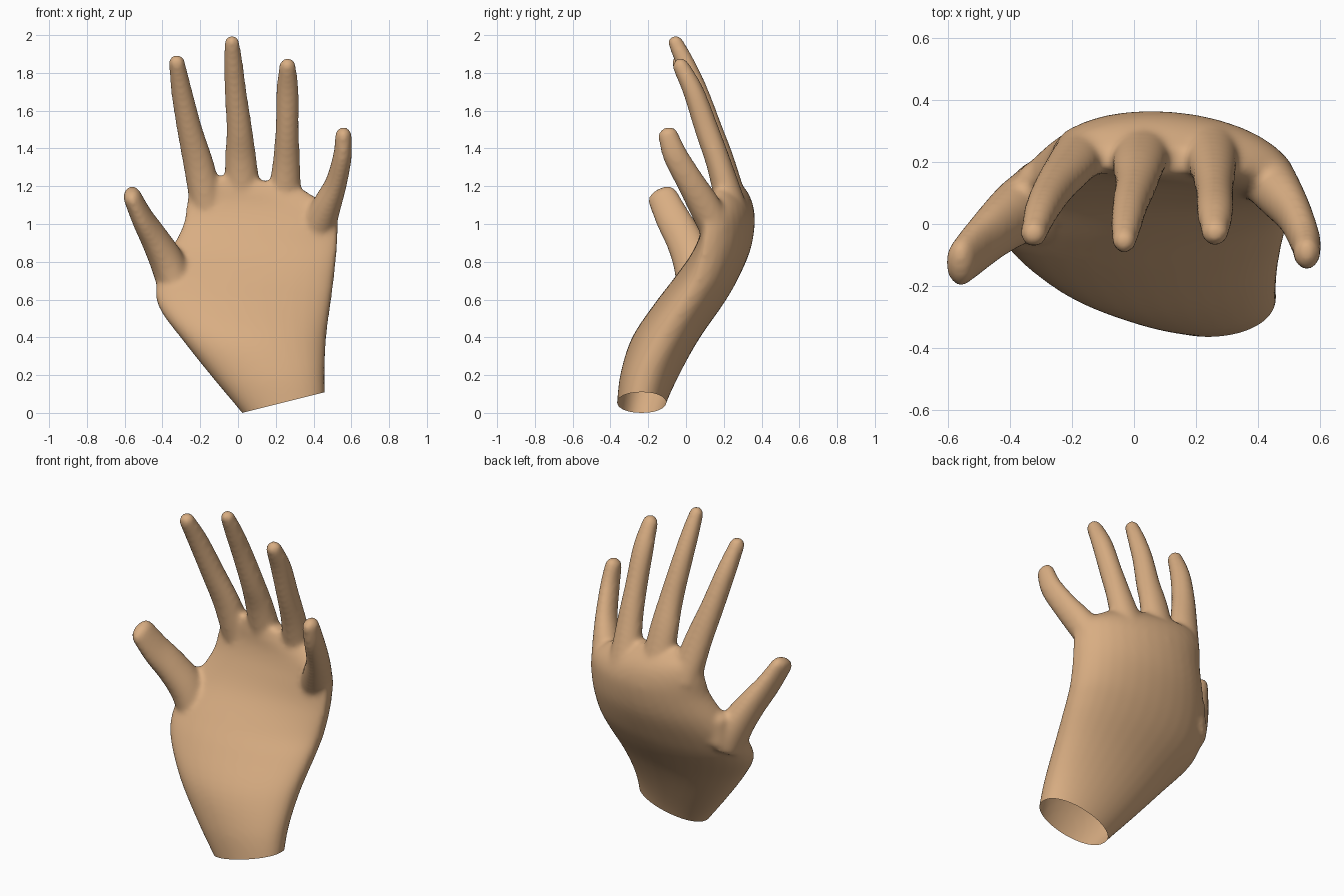
import bpy, bmesh, math
from mathutils import Vector

if "Cube" in bpy.data.objects:
    bpy.data.objects.remove(bpy.data.objects["Cube"])

skin = bpy.data.materials.new("warm tan skin")
skin.diffuse_color = (0.69, 0.42, 0.225, 1)
skin.use_nodes = True
skin.node_tree.nodes["Principled BSDF"].inputs["Base Color"].default_value = skin.diffuse_color
SIDES = 32


def spline(rows, steps=5):
    """Catmull-Rom interpolation through rows of numbers."""
    out = []
    for i in range(len(rows) - 1):
        a, b = rows[max(i - 1, 0)], rows[i]
        c, d = rows[i + 1], rows[min(i + 2, len(rows) - 1)]
        for s in range(steps):
            t = s / steps
            out.append([0.5 * (2 * q + (r - p) * t + (2 * p - 5 * q + 4 * r - w) * t * t
                               + (3 * q - p - 3 * r + w) * t ** 3)
                        for p, q, r, w in zip(a, b, c, d)])
    out.append(list(rows[-1]))
    return out


def loft(bm, rings):
    """Closed skin over a list of rings of points."""
    loops = [[bm.verts.new(p) for p in ring] for ring in rings]
    faces = [bm.faces.new(loops[0]), bm.faces.new(loops[-1])]
    for a, b in zip(loops, loops[1:]):
        for i in range(SIDES):
            j = (i + 1) % SIDES
            faces.append(bm.faces.new((a[i], a[j], b[j], b[i])))
    bmesh.ops.recalc_face_normals(bm, faces=faces)


def palm_ring(lx, lz, rx, rz, yl, yr, front, back):
    """Arched slice from the thumb edge to the little finger edge."""
    pts = []
    for i in range(SIDES):
        a = 2 * math.pi * i / SIDES
        f = (1 + math.cos(a)) / 2
        edge = yl + (yr - yl) * f
        s = math.sin(a)
        side = (back if s > 0 else front) - (yl + yr) / 2
        pts.append((lx + (rx - lx) * f, edge + side * abs(s) ** 0.9, lz + (rz - lz) * f))
    return pts


def finger_rings(rows):
    """Tapered tube with a rounded tip; rows are x, y, z, width, depth."""
    rows = spline(rows)
    last, prev = rows[-1], rows[-2]
    tip_dir = (Vector(last[:3]) - Vector(prev[:3])).normalized()
    for k in range(1, 6):
        a = math.radians(16.5 * k)
        p = Vector(last[:3]) + tip_dir * last[3] * math.sin(a)
        rows.append([*p, last[3] * math.cos(a), last[4] * math.cos(a)])
    rings = []
    for i, r in enumerate(rows):
        t = (Vector(rows[min(i + 1, len(rows) - 1)][:3])
             - Vector(rows[max(i - 1, 0)][:3])).normalized()
        v = t.cross(Vector((1, 0, 0))).normalized()
        u = v.cross(t)
        rings.append([Vector(r[:3]) + u * r[3] * math.cos(2 * math.pi * k / SIDES)
                      + v * r[4] * math.sin(2 * math.pi * k / SIDES) for k in range(SIDES)])
    return rings


bm = bmesh.new()

# palm and wrist: left x,z, right x,z, left y, right y, front y, back y
palm = [
    (0.11, -0.12, 0.465, -0.03, -0.25, -0.25, -0.37, -0.14),
    (0.02, 0.00, 0.46, 0.11, -0.235, -0.235, -0.365, -0.105),
    (-0.13, 0.18, 0.46, 0.25, -0.19, -0.19, -0.345, -0.03),
    (-0.29, 0.38, 0.47, 0.42, -0.13, -0.10, -0.285, 0.075),
    (-0.42, 0.56, 0.495, 0.60, -0.04, 0.01, -0.165, 0.20),
    (-0.43, 0.70, 0.51, 0.72, 0.03, 0.07, -0.065, 0.275),
    (-0.36, 0.85, 0.525, 0.87, 0.11, 0.10, 0.04, 0.34),
    (-0.29, 1.00, 0.53, 1.00, 0.17, 0.11, 0.10, 0.362),
    (-0.27, 1.12, 0.515, 1.07, 0.20, 0.12, 0.13, 0.35),
    (-0.25, 1.21, 0.43, 1.13, 0.21, 0.16, 0.145, 0.315),
    (-0.19, 1.26, 0.30, 1.21, 0.20, 0.19, 0.165, 0.25),
]
loft(bm, [palm_ring(*r) for r in spline(palm)])

# fingers and thumb
fingers = {
    "index": [(-0.16, 0.24, 1.08, 0.09, 0.085), (-0.205, 0.185, 1.30, 0.082, 0.068),
              (-0.256, 0.12, 1.50, 0.067, 0.064), (-0.298, 0.045, 1.70, 0.056, 0.058),
              (-0.324, -0.032, 1.855, 0.043, 0.045)],
    "middle": [(0.03, 0.25, 1.08, 0.10, 0.085), (0.015, 0.19, 1.33, 0.085, 0.068),
               (0.007, 0.13, 1.50, 0.069, 0.064), (-0.013, 0.06, 1.70, 0.058, 0.058),
               (-0.025, -0.003, 1.85, 0.051, 0.05), (-0.032, -0.055, 1.96, 0.04, 0.041)],
    "ring": [(0.24, 0.25, 1.05, 0.10, 0.085), (0.255, 0.18, 1.30, 0.075, 0.068),
             (0.260, 0.11, 1.50, 0.062, 0.064), (0.262, 0.04, 1.70, 0.060, 0.056),
             (0.262, -0.027, 1.835, 0.045, 0.045)],
    "little": [(0.42, 0.16, 0.98, 0.095, 0.09), (0.475, 0.09, 1.11, 0.075, 0.085),
               (0.520, 0.025, 1.22, 0.058, 0.075), (0.553, -0.055, 1.36, 0.050, 0.067),
               (0.558, -0.095, 1.47, 0.044, 0.055)],
    "thumb": [(-0.32, 0.07, 0.66, 0.10, 0.12), (-0.375, 0.04, 0.80, 0.092, 0.11),
              (-0.44, -0.01, 0.92, 0.075, 0.10), (-0.505, -0.07, 1.03, 0.059, 0.093),
              (-0.56, -0.125, 1.145, 0.048, 0.082)],
}
for rows in fingers.values():
    loft(bm, finger_rings(rows))

# web between the thumb and the index side
loft(bm, finger_rings([(-0.30, 0.13, 0.72, 0.09, 0.08), (-0.32, 0.14, 0.84, 0.06, 0.06)]))

mesh = bpy.data.meshes.new("hand")
bm.to_mesh(mesh)
bm.free()
hand = bpy.data.objects.new("hand", mesh)
bpy.context.collection.objects.link(hand)

# fuse the parts into one soft skin
remesh = hand.modifiers.new("fuse", 'REMESH')
remesh.mode = 'VOXEL'
remesh.voxel_size = 0.013
smooth = hand.modifiers.new("soften", 'SMOOTH')
smooth.factor = 0.5
smooth.iterations = 14
fused = bpy.data.meshes.new_from_object(
    hand.evaluated_get(bpy.context.evaluated_depsgraph_get()))
hand.modifiers.clear()

# cut the wrist open on its slant
bm = bmesh.new()
bm.from_mesh(fused)
bmesh.ops.bisect_plane(bm, geom=bm.verts[:] + bm.edges[:] + bm.faces[:],
                       plane_co=(0.02, 0, 0), plane_no=(-0.25, 0, 1), clear_inner=True)
for f in bm.faces:
    f.smooth = True
bm.to_mesh(fused)
bm.free()
hand.data = fused
fused.materials.clear()
fused.materials.append(skin)
